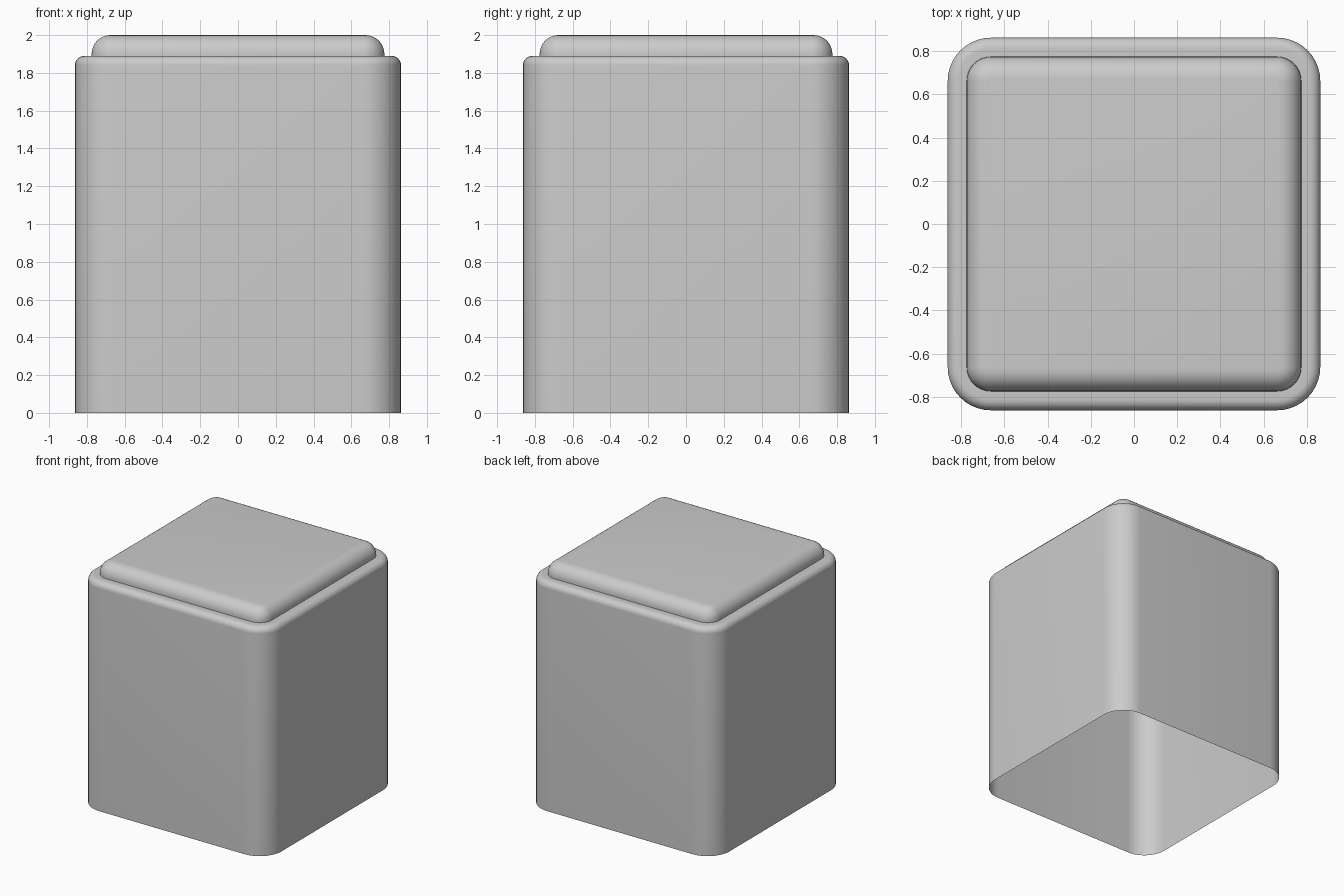
import bpy, bmesh, math

if "Cube" in bpy.data.objects:
    bpy.data.objects.remove(bpy.data.objects["Cube"])


def ring_points(half, radius, z, seg=10):
    """Rounded square outline, counter-clockwise."""
    pts = []
    c = half - radius
    for q, (sx, sy) in enumerate([(1, 1), (-1, 1), (-1, -1), (1, -1)]):
        for i in range(seg + 1):
            a = math.pi / 2 * (q + i / seg)
            pts.append((sx * c + radius * math.cos(a), sy * c + radius * math.sin(a), z))
    return pts


def loft(name, profile, cap):
    """Skin rounded-square rings given as (half width, corner radius, z)."""
    bm = bmesh.new()
    rings = [[bm.verts.new(p) for p in ring_points(*r)] for r in profile]
    for low, high in zip(rings, rings[1:]):
        n = len(low)
        for i in range(n):
            j = (i + 1) % n
            bm.faces.new((low[i], low[j], high[j], high[i]))
    if cap:
        bm.faces.new(rings[-1])
    mesh = bpy.data.meshes.new(name)
    bm.to_mesh(mesh)
    bm.free()
    obj = bpy.data.objects.new(name, mesh)
    bpy.context.collection.objects.link(obj)
    bpy.ops.object.select_all(action='DESELECT')
    obj.select_set(True)
    bpy.context.view_layer.objects.active = obj
    bpy.ops.object.shade_smooth_by_angle(angle=math.radians(35))
    return obj


def rounded_edge(half, corner, top, r, seg=8):
    """Profile points rolling from the side wall over to the top."""
    out = []
    for i in range(seg + 1):
        a = math.pi / 2 * i / seg
        inset = r * (1 - math.cos(a))
        out.append((half - inset, corner - inset, top - r + r * math.sin(a)))
    return out


# Open-bottomed body with a narrow ledge at the top
loft("body", [(0.863, 0.2, 0)] + rounded_edge(0.863, 0.2, 1.89, 0.05)
     + [(0.775, 0.112, 1.89)], cap=False)

# Raised pillow-edged top panel
loft("top_panel", [(0.775, 0.112, 1.89)] + rounded_edge(0.775, 0.112, 2.0, 0.1), cap=True)
